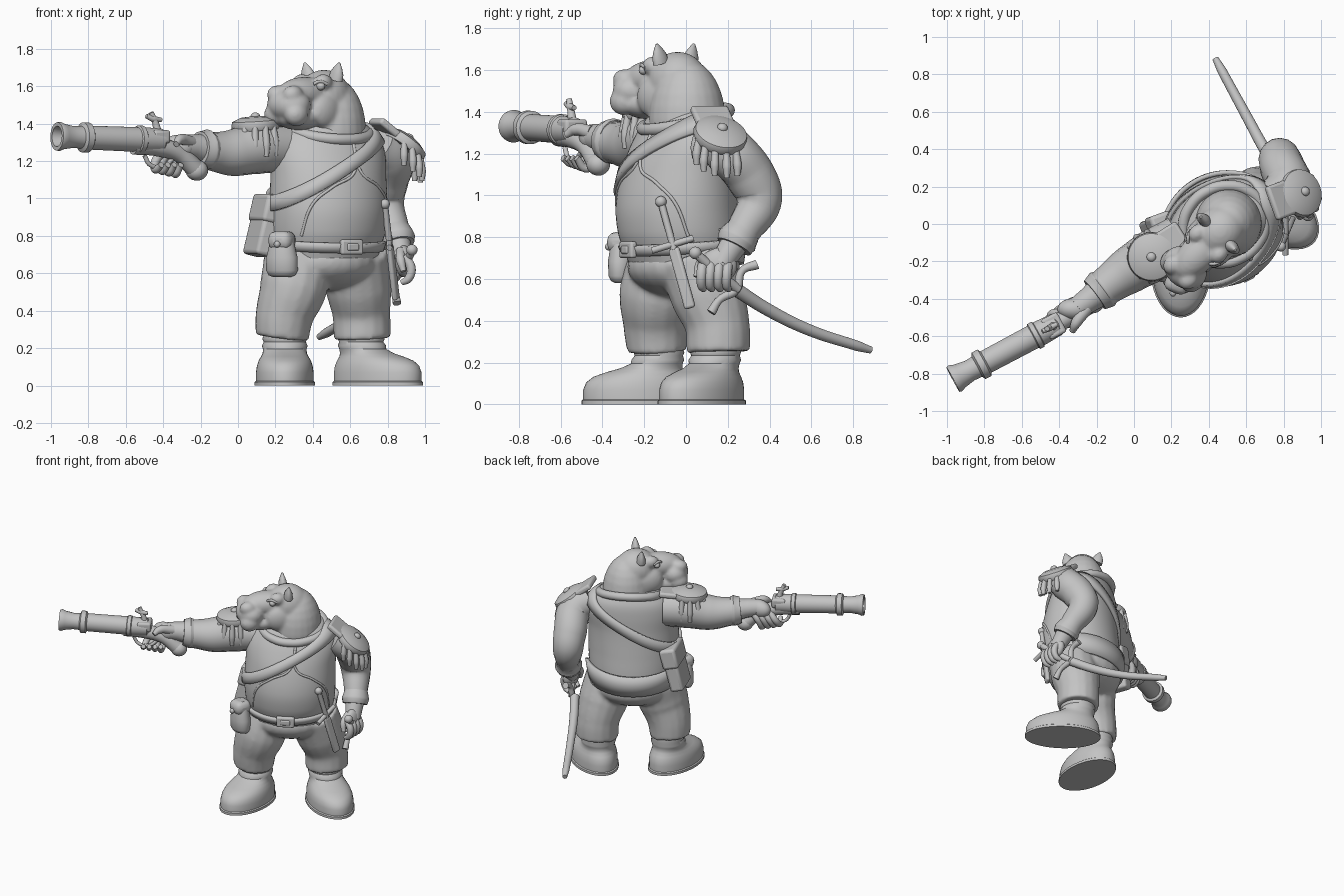
import bpy, bmesh, math
from mathutils import Vector, Matrix

old = bpy.data.objects.get("Cube")
if old:
    bpy.data.objects.remove(old, do_unlink=True)

grey = bpy.data.materials.new("plain grey")
grey.use_nodes = True
grey.diffuse_color = (0.55, 0.55, 0.55, 1)
grey.node_tree.nodes["Principled BSDF"].inputs["Base Color"].default_value = grey.diffuse_color


def finish(ob):
    ob.data.materials.clear()
    ob.data.materials.append(grey)
    bpy.ops.object.select_all(action='DESELECT')
    ob.select_set(True)
    bpy.context.view_layer.objects.active = ob
    bpy.ops.object.shade_smooth_by_angle(angle=math.radians(45))
    return ob


def from_bmesh(name, bm):
    bmesh.ops.recalc_face_normals(bm, faces=bm.faces)
    me = bpy.data.meshes.new(name)
    bm.to_mesh(me)
    bm.free()
    ob = bpy.data.objects.new(name, me)
    bpy.context.collection.objects.link(ob)
    return finish(ob)


def frame(origin, yaw=0, tilt=0):
    return Matrix.Translation(origin) @ Matrix.Rotation(math.radians(yaw), 4, 'Z') @ Matrix.Rotation(math.radians(tilt), 4, 'Y')


def aim(start, end):
    d = Vector(end) - Vector(start)
    return Matrix.Translation(start) @ d.to_track_quat('Z', 'Y').to_matrix().to_4x4()


def loft(name, rings, matrix=Matrix(), n=40):
    """Skin elliptical rings (cx, cy, z, half width, half depth)."""
    bm = bmesh.new()
    loops = []
    for cx, cy, z, a, b in rings:
        angles = [math.tau * i / n for i in range(n)]
        loops.append([bm.verts.new(matrix @ Vector((cx + a * math.cos(t), cy + b * math.sin(t), z))) for t in angles])
    for lo, hi in zip(loops, loops[1:]):
        for i in range(n):
            bm.faces.new((lo[i], lo[(i + 1) % n], hi[(i + 1) % n], hi[i]))
    bm.faces.new(loops[0])
    bm.faces.new(loops[-1])
    return from_bmesh(name, bm)


def tube(name, points, closed=False):
    """Round limb through points (x, y, z, radius)."""
    cu = bpy.data.curves.new(name, 'CURVE')
    cu.dimensions, cu.bevel_depth, cu.bevel_resolution = '3D', 1, 6
    cu.use_fill_caps, cu.resolution_u = True, 8
    sp = cu.splines.new('BEZIER')
    sp.bezier_points.add(len(points) - 1)
    sp.use_cyclic_u = closed
    for p, (x, y, z, r) in zip(sp.bezier_points, points):
        p.co, p.radius = (x, y, z), r
        p.handle_left_type = p.handle_right_type = 'AUTO'
    ob = bpy.data.objects.new(name, cu)
    bpy.context.collection.objects.link(ob)
    bpy.ops.object.select_all(action='DESELECT')
    ob.select_set(True)
    bpy.context.view_layer.objects.active = ob
    bpy.ops.object.convert(target='MESH')
    return finish(bpy.context.object)


def ball(name, loc, radii, matrix=Matrix()):
    bm = bmesh.new()
    m = matrix @ Matrix.Translation(loc) @ Matrix.Diagonal((*radii, 1))
    bmesh.ops.create_uvsphere(bm, u_segments=24, v_segments=14, radius=1, matrix=m)
    return from_bmesh(name, bm)


def box(name, size, matrix, bevel=0.02):
    bm = bmesh.new()
    bmesh.ops.create_cube(bm, size=1, matrix=matrix @ Matrix.Diagonal((*size, 1)))
    ob = from_bmesh(name, bm)
    mod = ob.modifiers.new("rounded", 'BEVEL')
    mod.width, mod.segments = bevel, 3


def blend(name, parts, voxel=0.011, smooth=6):
    """Fuse overlapping parts into one soft form."""
    bpy.ops.object.select_all(action='DESELECT')
    for p in parts:
        p.select_set(True)
    bpy.context.view_layer.objects.active = parts[0]
    bpy.ops.object.join()
    ob = bpy.context.object
    ob.name = name
    mod = ob.modifiers.new("fuse", 'REMESH')
    mod.mode, mod.voxel_size, mod.use_smooth_shade = 'VOXEL', voxel, True
    mod = ob.modifiers.new("soften", 'SMOOTH')
    mod.factor, mod.iterations = 0.5, smooth


# Torso: rows of height, side shift, depth shift, half width, half depth
BODY = frame((0.47, -0.02, 0), 28)
ROWS = [(0.66, 0, .01, .285, .25), (0.74, 0, 0, .3, .272), (0.82, 0, -.015, .318, .285), (0.95, 0, -.027, .325, .283),
        (1.12, .005, -.018, .322, .258), (1.25, .015, .006, .322, .23), (1.34, .02, .025, .285, .2), (1.41, .02, .03, .2, .165)]


def row_at(z):
    """Cubic interpolation between the torso rows."""
    i = max(k for k in range(len(ROWS) - 1) if ROWS[k][0] <= z or k == 0)
    r0, r1, r2, r3 = (ROWS[min(max(k, 0), len(ROWS) - 1)] for k in range(i - 1, i + 3))
    h = r2[0] - r1[0]
    u = min(1, max(0, (z - r1[0]) / h))
    out = []
    for p0, p1, p2, p3 in zip(r0, r1, r2, r3):
        m1, m2 = (p2 - p0) / (r2[0] - r0[0]) * h, (p3 - p1) / (r3[0] - r1[0]) * h
        out.append(p1 + u * (m1 + u * (3 * (p2 - p1) - 2 * m1 - m2 + u * (2 * (p1 - p2) + m1 + m2))))
    return out


def skin(deg, z, out=0.0):
    _, cx, cy, a, b = row_at(z)
    t = math.radians(deg)
    return BODY @ Vector((cx + (a + out) * math.cos(t), cy + (b + out) * math.sin(t), z))


def band(name, height, half, out=0.008, arc=(0, 360)):
    """Strap that follows the torso, its height given per angle."""
    bm = bmesh.new()
    cols = [[bm.verts.new(skin(d, height(d) + k * half, out)) for k in (-1, 0, 1)] for d in range(arc[0], arc[1] + 1, 5)]
    for p, q in zip(cols, cols[1:]):
        for k in (0, 1):
            bm.faces.new((p[k], q[k], q[k + 1], p[k + 1]))
    bmesh.ops.remove_doubles(bm, verts=bm.verts, dist=0.0001)
    ob = from_bmesh(name, bm)
    mod = ob.modifiers.new("thickness", 'SOLIDIFY')
    mod.thickness, mod.offset = 0.025, 0


heights = [0.66 + 0.75 * i / 40 for i in range(41)]
loft("torso", [(c[1], c[2], c[0], c[3], c[4]) for c in map(row_at, heights)], BODY, 64)
cosd = lambda d: math.cos(math.radians(d))
band("belt", lambda d: 0.755 + 0.02 * cosd(d - 90), 0.024)
band("jacket_tail", lambda d: 0.755 - 0.012 * cosd(2 * d - 180), 0.075, 0.016, (10, 170))
band("shoulder_strap", lambda d: 1.165 + 0.19 * cosd(d + 5), 0.042)
for side in (-1, 1):
    edge = [skin(-82 + side * d, z, 0.0) for d, z in ((0, 1.3), (4, 1.14), (28, 1.06), (48, 0.97), (60, 0.8))]
    tube("jacket_edge", [(*p, 0.008) for p in edge])

# Collar, higher at the nape
ring = [BODY @ Vector((0.02 + .225 * cosd(d), 0.01 + .2 * cosd(d - 90), 1.365 + .05 * cosd(d - 90))) for d in range(0, 360, 30)]
tube("collar", [(*p, 0.03) for p in ring], True)

# Belt fittings
box("buckle", (.13, .035, .08), frame(skin(-90, .74, .02), 27), .012)
box("buckle_plate", (.07, .05, .04), frame(skin(-90, .74, .02), 27), .01)
pouch = frame((.235, -.305, .705), -22)
loft("belt_pouch", [(0, 0, -.125, .05, .03), (0, 0, -.115, .075, .05), (0, 0, -.09, .088, .062), (0, 0, -.02, .086, .065),
                    (0, 0, .06, .066, .055), (0, 0, .1, .055, .045), (0, 0, .12, .04, .02)], pouch)
box("pouch_flap", (.13, .13, .1), pouch @ Matrix.Translation((0, 0, .07)), .04)
ball("pouch_button", (0, -.07, .05), (.018, .018, .018), pouch)
bag = frame((.14, -.075, .85), 20, 14)
box("satchel", (.1, .23, .32), bag, .02)
box("satchel_flap", (.12, .25, .15), bag @ Matrix.Translation((0, 0, .095)), .02)

# Dagger
low, high = Vector((.845, .02, .46)), Vector((.785, -.12, .97))
box("dagger_sheath", (.03, .055, .3), aim(low, high) @ Matrix.Translation((0, 0, .15)), .012)
tube("dagger_grip", [(*low.lerp(high, t), .017) for t in (.55, .75, 1)])
ball("dagger_pommel", high, (.027, .027, .027))
mid = low.lerp(high, .6)
tube("dagger_guard", [(mid.x, mid.y + k, mid.z + k * .3, .016) for k in (-.1, 0, .1)])

# Boots with creased shafts
BOOT = [(0, 0, .162, .265), (0, .018, .162, .265), (0, .024, .154, .257), (0, .07, .154, .257), (-.004, .105, .149, .247),
        (-.015, .132, .14, .223), (-.04, .155, .127, .183), (-.07, .173, .118, .148), (-.095, .195, .117, .124),
        (-.1, .213, .122, .126), (-.105, .233, .113, .116), (-.105, .25, .12, .122), (-.105, .27, .112, .115), (-.105, .32, .115, .115)]
for name, spot, yaw, stretch in (("right_boot", (.25, -.235, 0), 0, 1), ("left_boot", (.747, .075, 0), 53, 1.05)):
    loft(name, [(0, -f * stretch, z, a, b * stretch) for f, z, a, b in BOOT], frame(spot, yaw))

# Trousers: two legs fused at the hips
blend("trousers", [
    ball("hips", (0, .01, .66), (.295, .265, .15), BODY),
    tube("right_leg", [(.32, -.09, .7, .18), (.295, -.14, .52, .182), (.25, -.145, .38, .157), (.235, -.14, .255, .144)]),
    tube("left_leg", [(.62, .04, .7, .18), (.645, .105, .52, .178), (.66, .15, .38, .155), (.665, .155, .25, .154)])], .013, 8)

# Head: soft volumes in a frame where -y is the gaze
HEAD = frame((.46, -.04, 0), -44)
forms = [ball("neck", (.505, .005, 1.36), (.18, .185, .29))]
for loc, r in (((0, 0, 1.545), (.135, .15, .143)), ((0, -.15, 1.56), (.1, .18, .09)), ((0, -.27, 1.5), (.13, .105, .09)),
               ((0, -.19, 1.43), (.105, .15, .065))):
    forms.append(ball("form", loc, r, HEAD))
for s in (-1, 1):
    for loc, r in (((.08, -.07, 1.47), (.06, .11, .1)), ((.08, -.09, 1.62), (.045, .055, .045)), ((.058, -.3, 1.555), (.05, .06, .05)),
                   ((.075, -.29, 1.45), (.06, .07, .065))):
        forms.append(ball("form", (s * loc[0], *loc[1:]), r, HEAD))
    ball("eye", (s * .1, -.13, 1.6), (.025, .022, .022), HEAD)
    tube("eyelid", [(*(HEAD @ Vector((s * x, y, z))), .009) for x, y, z in ((.08, -.163, 1.612), (.1, -.143, 1.625), (.118, -.1, 1.612))])
    ear = HEAD @ Matrix.Translation((s * .1, -.015, 1.635)) @ Matrix.Rotation(s * .3, 4, 'Y')
    loft("ear", [(0, 0, 0, .045, .032), (0, 0, .035, .042, .028), (0, 0, .065, .027, .018), (0, 0, .095, .006, .006)], ear, 16)
blend("head", forms)

# Arms and cuffs
tube("right_sleeve", [(.25, -.08, 1.27, .13), (.1, -.17, 1.27, .14), (-.03, -.25, 1.245, .125), (-.13, -.32, 1.25, .105), (-.19, -.37, 1.26, .095)])
tube("right_cuff", [(-.15, -.335, 1.26, .1), (-.17, -.35, 1.26, .11), (-.21, -.38, 1.265, .095)])
tube("left_sleeve", [(.74, .12, 1.29, .11), (.82, .2, 1.22, .122), (.79, .31, 1.09, .12), (.78, .35, .98, .11), (.83, .28, .84, .085), (.85, .245, .78, .08)])
tube("left_cuff", [(.835, .275, .83, .085), (.85, .245, .785, .098), (.857, .23, .755, .088)])

# Epaulettes with fringe
for side, matrix, reach, drop in (("right", frame((.095, -.175, 1.395), 212, 4), .115, .16), ("left", frame((.89, .165, 1.29), 20, 38), .11, .13)):
    loft(side + "_epaulette", [(0, 0, -.03, .12, .12), (0, 0, -.005, .132, .132), (0, 0, .02, .125, .125), (0, 0, .04, .08, .08), (0, 0, .045, .02, .02)], matrix)
    box(side + "_epaulette_strap", (.2, .19, .04), matrix @ Matrix.Translation((-.11, 0, 0)), .015)
    ball(side + "_epaulette_button", (.0, 0, .045), (.025, .025, .02), matrix)
    for i in range(9):
        a = math.radians(-112 + 28 * i)
        p = matrix @ Vector((reach * math.cos(a), reach * math.sin(a), -.01))
        q = p + (p - matrix.translation) * .12
        tube(side + "_fringe", [(*p, .016), (q.x, q.y, p.z - drop * .6, .021), (q.x, q.y, p.z - drop, .013)])

# Left hand over the sword hilt
tube("left_wrist", [(.85, .245, .79, .07), (.865, .205, .73, .062), (.88, .17, .67, .055)])
ball("left_palm", (.885, .16, .665), (.045, .085, .085))
for i in range(4):
    y = .205 - .04 * i
    tube("left_finger", [(.885, y, .69, .024), (.925, y - .01, .63, .025), (.91, y - .01, .57, .022), (.875, y, .55, .015)])
tube("left_thumb", [(.87, .13, .72, .026), (.87, .07, .67, .025), (.885, .05, .61, .015)])

# Sabre
tube("sabre_grip", [(.93, .05, .72, .022), (.89, .14, .64, .022), (.82, .25, .55, .024)])
ball("sabre_pommel", (.93, .045, .725), (.03, .03, .03))
tube("sabre_guard", [(.81, .34, .67, .023), (.82, .27, .64, .018), (.82, .24, .55, .022), (.84, .16, .5, .018), (.85, .12, .44, .023)])
tube("sabre_scabbard", [(.8, .24, .55, .033), (.71, .38, .46, .031), (.6, .58, .36, .028), (.47, .82, .28, .025), (.435, .885, .26, .017)])

# Blunderbuss
GUN = aim((-.28, -.465, 1.305), (-.965, -.83, 1.332))
BARREL = [(.13, .04), (.15, .063), (.26, .068), (.265, .075), (.29, .075), (.295, .066), (.58, .064), (.59, .08), (.625, .08), (.635, .06),
          (.68, .058), (.74, .068), (.765, .078), (.78, .075), (.78, .055), (.7, .04)]
loft("gun_barrel", [(0, 0, d, r, r) for d, r in BARREL], GUN)
tube("gun_stock", [(-.56, -.61, 1.285, .05), (-.42, -.535, 1.275, .052), (-.31, -.475, 1.235, .046), (-.23, -.425, 1.16, .052)])
ball("gun_butt", (-.22, -.42, 1.15), (.06, .057, .055))
tube("gun_hammer", [(-.43, -.545, 1.35, .024), (-.44, -.55, 1.4, .018), (-.465, -.56, 1.46, .014)])
tube("hammer_jaw", [(-.49, -.575, 1.44, .012), (-.45, -.555, 1.425, .018), (-.41, -.535, 1.42, .012)])
box("gun_lock", (.1, .12, .07), frame((-.43, -.545, 1.33), 28), .015)
tube("trigger_guard", [(-.5, -.58, 1.23, .012), (-.47, -.565, 1.18, .012), (-.4, -.53, 1.17, .012), (-.35, -.5, 1.21, .012)])

# Right hand on the gun
tube("right_wrist", [(-.18, -.36, 1.265, .08), (-.24, -.405, 1.275, .068), (-.3, -.45, 1.28, .062)])
ball("right_palm", (-.32, -.455, 1.275), (.09, .058, .065))
for i in range(4):
    x, y = -.44 + .035 * i, -.54 + .022 * i
    tube("right_finger", [(x + .05, y + .06, 1.26, .023), (x, y + .055, 1.2, .024), (x, y, 1.155 - .008 * i, .022), (x + .03, y - .05, 1.18, .016)])
tube("right_thumb", [(-.25, -.45, 1.3, .034), (-.31, -.53, 1.315, .028), (-.33, -.575, 1.29, .016)])
